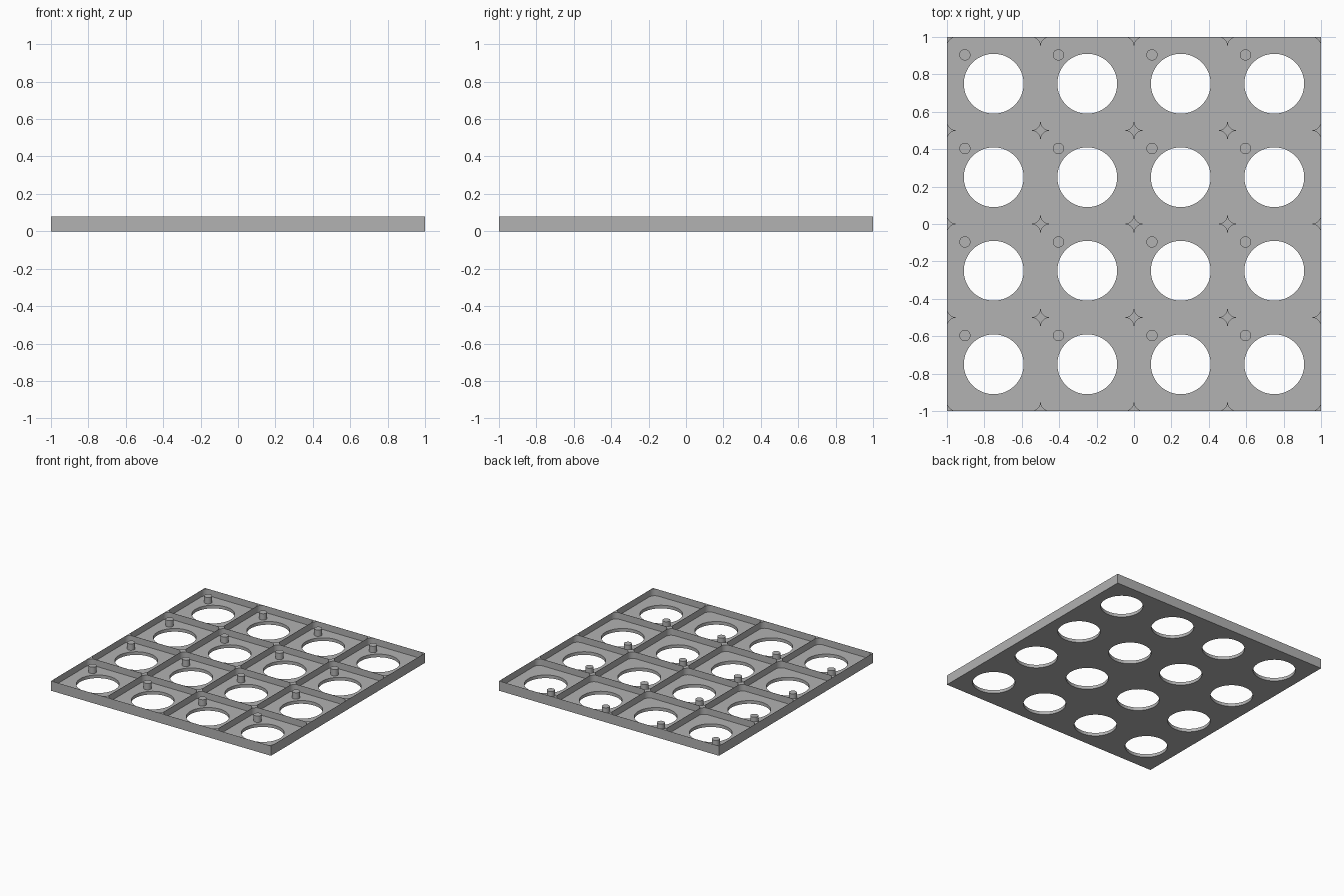
import bpy, bmesh, math
from mathutils import Matrix, Vector

if "Cube" in bpy.data.objects:
    bpy.data.objects.remove(bpy.data.objects["Cube"])

GRID, CELL = 4, 0.5
HEIGHT, FLOOR = 0.08, 0.026
WALL, CORNER = 0.002, 0.048
HOLE_R, PIN_R, PIN_OFFSET = 0.16, 0.03, 0.154

grey = bpy.data.materials.new("light_grey")
grey.use_nodes = True
grey.diffuse_color = (0.445, 0.445, 0.445, 1)
grey.node_tree.nodes["Principled BSDF"].inputs["Base Color"].default_value = grey.diffuse_color

centres = [Vector(((i - (GRID - 1) / 2) * CELL, (j - (GRID - 1) / 2) * CELL, 0))
           for i in range(GRID) for j in range(GRID)]


def circle(radius, steps):
    return [Vector((radius * math.cos(math.tau * k / steps),
                    radius * math.sin(math.tau * k / steps), 0)) for k in range(steps)]


def rounded_square(size, radius, steps=8):
    points = []
    for quarter in range(4):
        base = math.pi / 4 + quarter * math.pi / 2
        mid = Vector((math.cos(base), math.sin(base), 0)) * (size / 2 - radius) * math.sqrt(2)
        for k in range(steps + 1):
            a = (quarter + k / steps) * math.pi / 2
            points.append(mid + Vector((math.cos(a), math.sin(a), 0)) * radius)
    return points


def prisms(name, outline, places, bottom, top):
    """One object holding an upright prism at every place."""
    bm = bmesh.new()
    for place in places:
        low = [bm.verts.new(place + p + Vector((0, 0, bottom))) for p in outline]
        high = [bm.verts.new(place + p + Vector((0, 0, top))) for p in outline]
        bm.faces.new(low[::-1])
        bm.faces.new(high)
        for k in range(len(outline)):
            n = (k + 1) % len(outline)
            bm.faces.new((low[k], low[n], high[n], high[k]))
    mesh = bpy.data.meshes.new(name)
    bm.to_mesh(mesh)
    bm.free()
    mesh.materials.append(grey)
    obj = bpy.data.objects.new(name, mesh)
    bpy.context.collection.objects.link(obj)
    return obj


def cut(target, cutter):
    """Subtract the cutter for good, then drop it."""
    mod = target.modifiers.new("cut", "BOOLEAN")
    mod.operation, mod.solver, mod.object = "DIFFERENCE", "EXACT", cutter
    result = target.evaluated_get(bpy.context.evaluated_depsgraph_get())
    mesh = bpy.data.meshes.new_from_object(result)
    target.modifiers.clear()
    target.data = mesh
    bpy.data.objects.remove(cutter)


# Tray: solid slab, shallow pockets with thin walls, round through holes
half = GRID * CELL / 2
square = [Vector((x, y, 0)) for x, y in ((-half, -half), (half, -half), (half, half), (-half, half))]
tray = prisms("tray", square, [Vector()], 0, HEIGHT)
cut(tray, prisms("pocket_cutter", rounded_square(CELL - WALL, CORNER), centres, FLOOR, HEIGHT + CELL))
cut(tray, prisms("hole_cutter", circle(HOLE_R, 64), centres, -CELL, FLOOR + CELL / 2))

# Locating pins in the back right corner of each pocket
pin_places = [c + Vector((-PIN_OFFSET, PIN_OFFSET, 0)) for c in centres]
pins = prisms("locating_pins", circle(PIN_R, 32), pin_places, FLOOR - 0.005, HEIGHT - 0.002)

# Smooth the round walls, keep the edges sharp
for obj in (tray, pins):
    bpy.ops.object.select_all(action="DESELECT")
    obj.select_set(True)
    bpy.context.view_layer.objects.active = obj
    bpy.ops.object.shade_smooth_by_angle(angle=math.radians(30))
